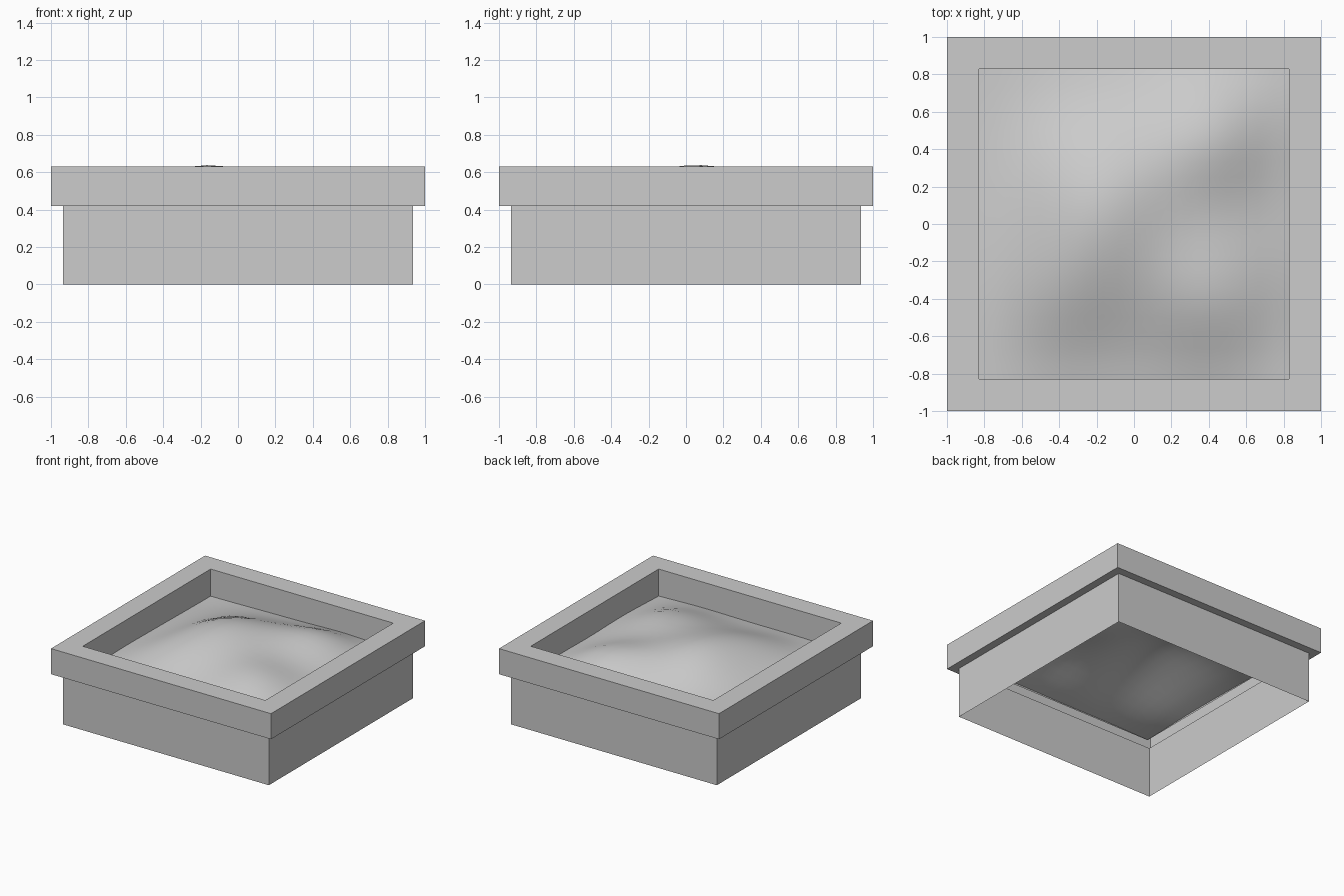
import bpy
import bmesh
from math import exp

cube = bpy.data.objects.get("Cube")
if cube:
    bpy.data.objects.remove(cube, do_unlink=True)

INNER, BODY, LIP = 0.83, 0.935, 1.0
RIM_LOW, RIM_TOP, SOIL_EDGE = 0.42, 0.63, 0.405

grey = bpy.data.materials.new("light_grey")
grey.use_nodes = True
grey.diffuse_color = (0.604, 0.604, 0.604, 1)
grey.node_tree.nodes["Principled BSDF"].inputs["Base Color"].default_value = grey.diffuse_color


def add_object(name, bm):
    mesh = bpy.data.meshes.new(name)
    bm.to_mesh(mesh)
    bm.free()
    mesh.materials.append(grey)
    obj = bpy.data.objects.new(name, mesh)
    bpy.context.collection.objects.link(obj)
    return obj


def square_shell(name, profile):
    """Sweep a (half width, height) profile around a square."""
    bm = bmesh.new()
    corners = [(-1, -1), (1, -1), (1, 1), (-1, 1)]
    rings = [[bm.verts.new((r * x, r * y, z)) for x, y in corners] for r, z in profile]
    for low, high in zip(rings, rings[1:]):
        for i in range(4):
            j = (i + 1) % 4
            bm.faces.new((low[i], low[j], high[j], high[i]))
    return add_object(name, bm)


# Open-bottomed box walls and the hollow overhanging rim
square_shell("planter_walls", [(BODY, 0), (BODY, RIM_LOW)])
square_shell("planter_rim", [(BODY, RIM_LOW), (LIP, RIM_LOW), (LIP, RIM_TOP),
                             (INNER, RIM_TOP), (INNER, SOIL_EDGE)])

# Mounds of soil: centre x, centre y, height, spread x, spread y
MOUNDS = [(-0.17, 0.13, 0.205, 0.3, 0.33),
          (0.40, 0.46, 0.14, 0.25, 0.26),
          (0.40, -0.35, 0.13, 0.28, 0.28),
          (-0.38, -0.35, 0.09, 0.28, 0.27)]


def soil_height(x, y):
    bump = sum(h * exp(-((x - cx) / sx) ** 2 / 2 - ((y - cy) / sy) ** 2 / 2)
               for cx, cy, h, sx, sy in MOUNDS)
    fade = (1 - 0.6 * (x / INNER) ** 6) * (1 - 0.6 * (y / INNER) ** 6)
    return SOIL_EDGE + 0.002 + bump * fade


# Uneven soil surface
bm = bmesh.new()
bmesh.ops.create_grid(bm, x_segments=20, y_segments=20, size=INNER)
for v in bm.verts:
    v.co.z = soil_height(v.co.x, v.co.y)
for f in bm.faces:
    f.smooth = True
add_object("soil", bm)
